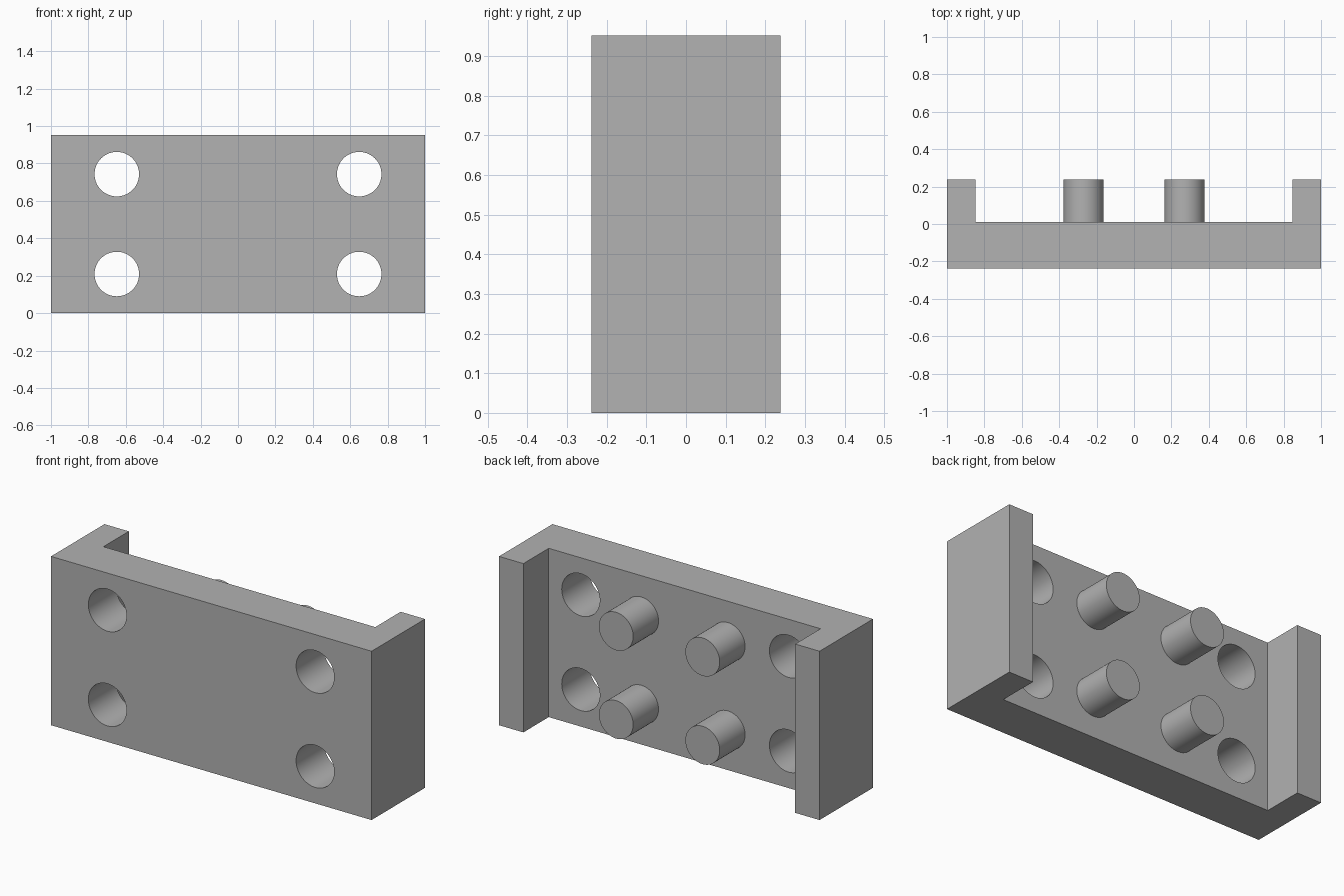
import bpy
import bmesh
import math
from mathutils import Matrix, Vector

cube = bpy.data.objects.get("Cube")
if cube:
    bpy.data.objects.remove(cube)

HEIGHT, DEPTH, FACE_Y = 0.952, 0.238, 0.012
MID = HEIGHT / 2

grey = bpy.data.materials.new("mid grey")
grey.use_nodes = True
grey.diffuse_color = (0.445, 0.445, 0.445, 1)
grey.node_tree.nodes["Principled BSDF"].inputs["Base Color"].default_value = grey.diffuse_color


def make_object(name, bm):
    bmesh.ops.recalc_face_normals(bm, faces=bm.faces)
    mesh = bpy.data.meshes.new(name)
    bm.to_mesh(mesh)
    bm.free()
    mesh.materials.append(grey)
    obj = bpy.data.objects.new(name, mesh)
    bpy.context.collection.objects.link(obj)
    return obj


def add_rod(bm, x, z, radius, y0, y1):
    """Cylinder running along y."""
    place = Matrix.Translation((x, (y0 + y1) / 2, z)) @ Matrix.Rotation(math.pi / 2, 4, 'X')
    bmesh.ops.create_cone(bm, cap_ends=True, segments=64, radius1=radius,
                          radius2=radius, depth=y1 - y0, matrix=place)


def smooth(obj):
    bpy.ops.object.select_all(action='DESELECT')
    obj.select_set(True)
    bpy.context.view_layer.objects.active = obj
    bpy.ops.object.shade_smooth_by_angle(angle=math.radians(30))


# Channel bracket: U-shaped plan extruded upward
half = [(1, -DEPTH), (1, DEPTH), (0.848, DEPTH), (0.848, FACE_Y)]
plan = half + [(-x, y) for x, y in reversed(half)]
bm = bmesh.new()
base = bm.faces.new([bm.verts.new((x, y, 0)) for x, y in plan])
top = bmesh.ops.extrude_face_region(bm, geom=[base])["geom"]
bmesh.ops.translate(bm, vec=Vector((0, 0, HEIGHT)),
                    verts=[v for v in top if isinstance(v, bmesh.types.BMVert)])
bracket = make_object("channel_bracket", bm)

# Four through holes
bm = bmesh.new()
for sx in (-1, 1):
    for sz in (-1, 1):
        add_rod(bm, sx * 0.648, MID + sz * 0.267, 0.119, -0.4, 0.2)
cutter = make_object("hole_cutter", bm)
cutter.hide_render = True
cut = bracket.modifiers.new("holes", 'BOOLEAN')
cut.operation = 'DIFFERENCE'
cut.solver = 'EXACT'
cut.object = cutter
bpy.context.view_layer.objects.active = bracket
bpy.ops.object.modifier_apply(modifier=cut.name)
bpy.data.objects.remove(cutter)
smooth(bracket)

# Four round pegs on the back face
for sx, side in ((-1, "right"), (1, "left")):
    for sz, level in ((-1, "lower"), (1, "upper")):
        bm = bmesh.new()
        add_rod(bm, sx * 0.27, MID + sz * 0.249, 0.107, FACE_Y, DEPTH)
        smooth(make_object(f"{level}_{side}_peg", bm))
